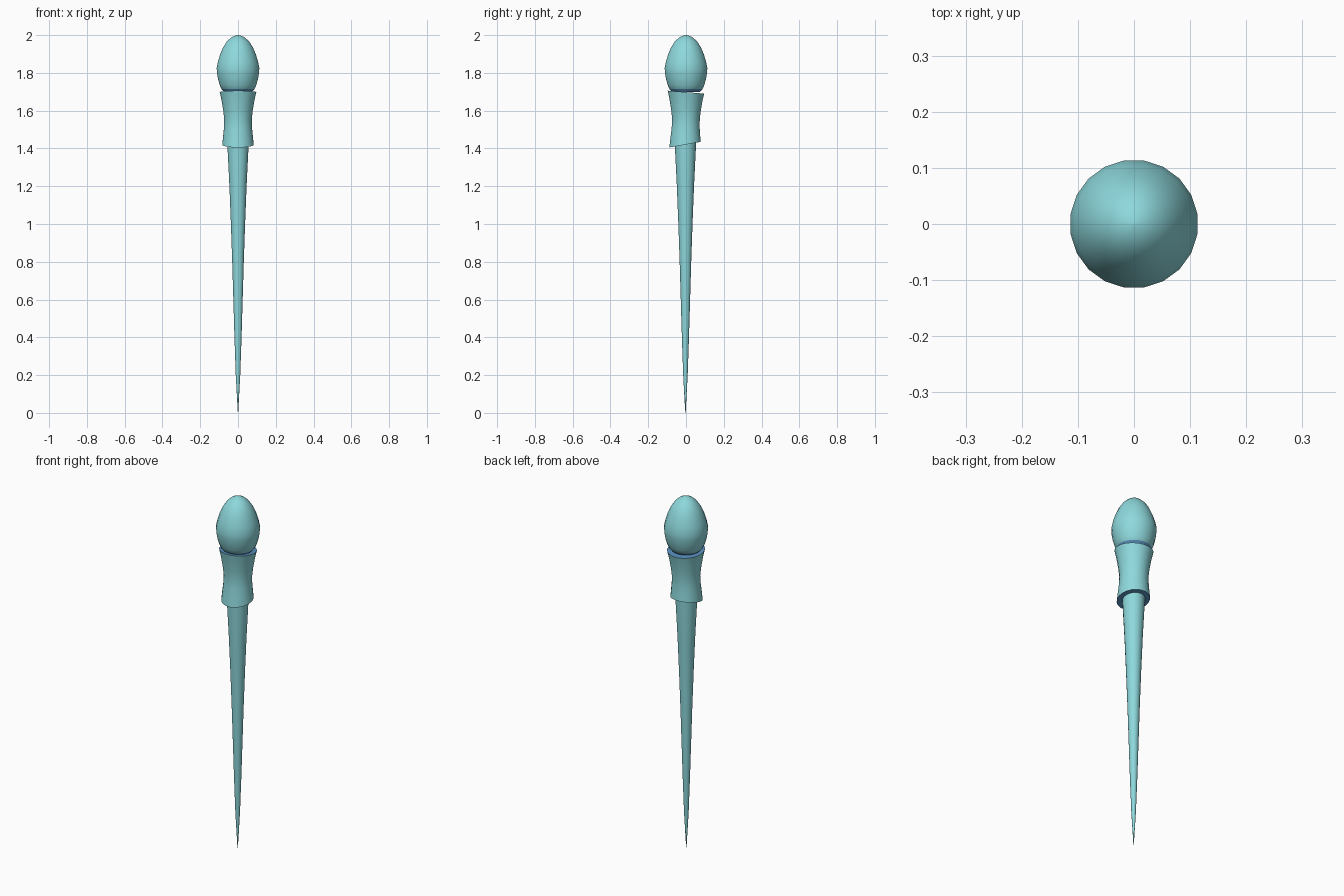
import bpy, math

if "Cube" in bpy.data.objects:
    bpy.data.objects.remove(bpy.data.objects["Cube"])

SIDES = 20


def colour(name, rgb):
    m = bpy.data.materials.new(name)
    m.diffuse_color = (*rgb, 1)
    m.use_nodes = True
    m.node_tree.nodes["Principled BSDF"].inputs["Base Color"].default_value = m.diffuse_color
    return m


TEAL = colour("teal", (0.27, 0.69, 0.72))
BLUE = colour("blue", (0.10, 0.28, 0.52))


def lathe(name, profile, is_blue):
    """Spin (radius, z, slope, y_shift) rings; slope tilts a ring along y."""
    verts, faces = [], []
    for r, z, slope, shift in profile:
        for i in range(SIDES):
            a = 2 * math.pi * (i + 0.5) / SIDES
            y = r * math.sin(a)
            verts.append((r * math.cos(a), y + shift, z + slope * y))
    n = len(profile)
    for k in range(n - 1):
        for i in range(SIDES):
            j = (i + 1) % SIDES
            faces.append((k * SIDES + i, k * SIDES + j,
                          (k + 1) * SIDES + j, (k + 1) * SIDES + i))
    faces.append(tuple(reversed(range(SIDES))))
    faces.append(tuple(range((n - 1) * SIDES, n * SIDES)))
    mesh = bpy.data.meshes.new(name)
    mesh.from_pydata(verts, [], faces)
    mesh.materials.append(TEAL)
    mesh.materials.append(BLUE)
    mesh.update()
    for p in mesh.polygons:
        p.material_index = 1 if is_blue(p) else 0
    ob = bpy.data.objects.new(name, mesh)
    bpy.context.collection.objects.link(ob)
    bpy.ops.object.select_all(action='DESELECT')
    ob.select_set(True)
    bpy.context.view_layer.objects.active = ob
    bpy.ops.object.shade_smooth_by_angle(angle=math.radians(40))
    return ob


# Egg-shaped head with a blue underside
egg = [(0.073, 1.698), (0.088, 1.714), (0.098, 1.735), (0.107, 1.767),
       (0.112, 1.795), (0.1145, 1.825), (0.107, 1.862), (0.095, 1.9),
       (0.08, 1.935), (0.06, 1.966), (0.036, 1.988), (0.016, 1.997), (0.001, 2.0)]
lathe("head", [(r, z, 0, 0) for r, z in egg],
      lambda p: p.center.z < 1.7 or (p.center.z < 1.708))

# Waisted collar with tilted blue ends
collar = [(0.084, 1.420, 0.18, -0.005), (0.080, 1.46, 0.12, -0.004),
          (0.075, 1.51, 0.07, -0.002), (0.074, 1.555, 0.02, 0),
          (0.079, 1.60, -0.02, 0), (0.089, 1.66, -0.05, 0),
          (0.098, 1.698, -0.08, 0)]
lathe("collar", collar, lambda p: abs(p.normal.z) > 0.8)

# Long tapering tail
tail = [(0.001, 0), (0.012, 0.2), (0.019, 0.4), (0.025, 0.6), (0.031, 0.8),
        (0.038, 1.0), (0.046, 1.2), (0.057, 1.42), (0.058, 1.45)]
lathe("tail", [(r, z, 0, -0.003) for r, z in tail], lambda p: False)
